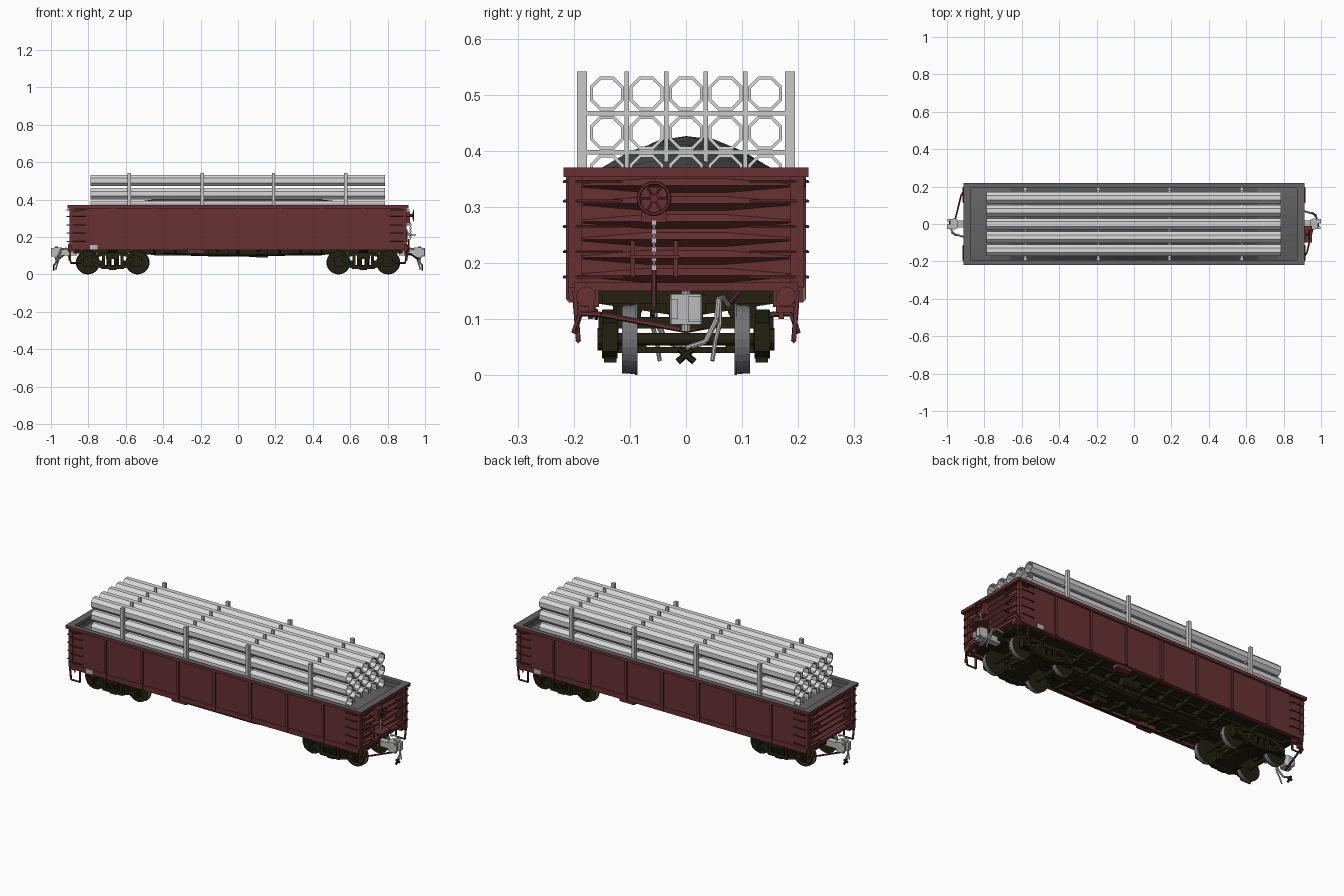
import bpy, bmesh, math, random
from mathutils import Vector, Matrix

if "Cube" in bpy.data.objects:
    bpy.data.objects.remove(bpy.data.objects["Cube"])

random.seed(4)

def material(name, r, g, b):
    m = bpy.data.materials.new(name)
    m.diffuse_color = (r, g, b, 1)
    m.use_nodes = True
    m.node_tree.nodes["Principled BSDF"].inputs["Base Color"].default_value = m.diffuse_color
    return m

RED = material("oxide red", .135, .031, .032)
GREY = material("interior grey", .125, .125, .125)
LOAD = material("gravel grey", .085, .09, .09)
DARK = material("underframe olive black", .016, .015, .005)
PIPE = material("pipe light grey", .68, .68, .68)
WOOD = material("stake grey", .58, .58, .57)
STEEL = material("wheel steel", .17, .17, .18)
COUPLER = material("coupler grey", .5, .5, .5)

class Part:
    """Collects primitives into one mesh, then makes symmetric copies."""
    def __init__(self):
        self.bm = bmesh.new()

    def box(self, x0, x1, y0, y1, z0, z1):
        m = (Matrix.Translation(((x0 + x1) / 2, (y0 + y1) / 2, (z0 + z1) / 2))
             @ Matrix.Diagonal((x1 - x0, y1 - y0, z1 - z0, 1)))
        bmesh.ops.create_cube(self.bm, size=1, matrix=m)

    def cyl(self, p, q, r, n=12, r2=None, turn=0):
        p, q = Vector(p), Vector(q)
        rot = (q - p).to_track_quat('Z', 'Y').to_matrix().to_4x4()
        bmesh.ops.create_cone(self.bm, cap_ends=True, segments=n, radius1=r,
                              radius2=r if r2 is None else r2, depth=(q - p).length,
                              matrix=Matrix.Translation((p + q) / 2) @ rot @ Matrix.Rotation(turn, 4, 'Z'))

    def rod(self, pts, r, n=6):
        for a, b in zip(pts, pts[1:]):
            self.cyl(a, b, r, n)

    def hull(self, pts):
        vs = [self.bm.verts.new(p) for p in pts]
        bmesh.ops.convex_hull(self.bm, input=vs)

    def ring(self, x0, x1, y, z, ro, ri, n):
        loops = []
        for x, r in ((x0, ro), (x1, ro), (x1, ri), (x0, ri)):
            loops.append([self.bm.verts.new((x, y + r * math.cos((k + .5) * math.tau / n),
                          z + r * math.sin((k + .5) * math.tau / n))) for k in range(n)])
        for a, b in zip(loops, loops[1:] + loops[:1]):
            for k in range(n):
                j = (k + 1) % n
                self.bm.faces.new((a[k], a[j], b[j], b[k]))

    def copy(self, sx, sy):
        g = bmesh.ops.duplicate(self.bm, geom=self.bm.verts[:] + self.bm.edges[:] + self.bm.faces[:])["geom"]
        bmesh.ops.scale(self.bm, vec=(sx, sy, 1), verts=[v for v in g if isinstance(v, bmesh.types.BMVert)])

    def done(self, name, mats, sym="", rule=None):
        if "r" in sym: self.copy(-1, -1)     # half-turn copy
        if "x" in sym: self.copy(-1, 1)
        if "y" in sym: self.copy(1, -1)
        bm = self.bm
        bmesh.ops.recalc_face_normals(bm, faces=bm.faces[:])
        if rule:
            bm.normal_update()
            for f in bm.faces:
                f.material_index = rule(f)
        me = bpy.data.meshes.new(name)
        bm.to_mesh(me)
        bm.free()
        for m in (mats if isinstance(mats, list) else [mats]):
            me.materials.append(m)
        ob = bpy.data.objects.new(name, me)
        bpy.context.collection.objects.link(ob)
        return ob

# Body walls and rim: grey on top and inside, red outside
def inner(f):
    c = f.calc_center_median()
    return int(f.normal.z > .9 or f.normal.x * c.x + f.normal.y * c.y < -1e-4)

p = Part()
p.box(-.89, .89, .199, .206, .15, .36)
p.box(-.912, .912, .192, .218, .353, .37)
p.done("side_walls", [RED, GREY], "y", inner)
p = Part()
p.box(.877, .884, -.2, .2, .15, .36)
p.box(.872, .912, -.192, .192, .353, .37)
p.done("end_walls", [RED, GREY], "x", inner)

# Side ribs, sills and corner posts
p = Part()
for x in (-.67, -.447, -.223, 0, .223, .447, .67):
    p.box(x - .007, x + .007, .204, .214, .135, .354)
p.box(-.89, .89, .186, .209, .13, .158)
for s in (-1, 1):
    a, b = sorted((s * .875, s * .9))
    p.box(a, b, .185, .21, .155, .354)
p.done("side_ribs_and_sills", RED, "y")

# Tapered pressed ribs across both ends
p = Part()
for k in range(6):
    z = .178 + k * .032
    p.hull([(.882, -.188, z - .004), (.882, -.188, z + .004), (.882, .188, z - .004), (.882, .188, z + .004),
            (.882, -.07, z - .014), (.882, -.07, z + .014), (.882, .07, z - .014), (.882, .07, z + .014),
            (.899, -.09, z), (.899, .09, z), (.889, -.18, z), (.889, .18, z)])
p.box(.875, .905, -.2, .2, .15, .165)
p.done("end_ribs", RED, "x")

# Grab irons, corner steps and poling pockets
p = Part()
for z in (.175, .22, .265, .31, .345):
    p.rod([(.815, .206, z), (.815, .217, z), (.885, .217, z), (.885, .206, z)], .003, 5)
    p.rod([(.885, .195, z), (.914, .195, z), (.914, .115, z), (.885, .115, z)], .003, 5)
p.rod([(.835, .198, .135), (.84, .192, .062), (.895, .192, .062), (.9, .198, .15)], .0055, 4)
p.cyl((.88, .178, .14), (.91, .178, .14), .018, 12)
p.box(.87, .9, .155, .2, .122, .156)
p.done("grab_irons_and_steps", RED, "xy")

# Gravel heap inside the body
p = Part()
nx, ny = 16, 8
rows = []
for i in range(nx + 1):
    row = []
    for j in range(ny + 1):
        u, v = 2 * i / nx - 1, 2 * j / ny - 1
        h = (1 - abs(v) ** 2) * (1 - abs(u) ** 2) ** .8
        z = .325 + .1 * h + random.uniform(-.006, .002) * (h > 0)
        row.append(p.bm.verts.new((u * .879, v * .2, z)))
    rows.append(row)
for a, b in zip(rows, rows[1:]):
    for j in range(ny):
        p.bm.faces.new((a[j], b[j], b[j + 1], a[j + 1]))
bmesh.ops.recalc_face_normals(p.bm, faces=p.bm.faces[:])
if sum(f.normal.z for f in p.bm.faces) < 0:
    bmesh.ops.reverse_faces(p.bm, faces=p.bm.faces[:])
p.done("gravel_heap", [GREY, LOAD], "", lambda f: int(abs(f.calc_center_median().x) < .7))

# Pipe load: three rows of five hollow octagonal pipes
p = Part()
for z in (.363, .432, .502):
    for k in range(-2, 3):
        p.ring(-.788, .786, k * .0705, z, .0328, .0268, 8)
p.done("pipes", PIPE)

# Stakes and spacers holding the pipes
p = Part()
for x in (-.582, -.192, .19, .576):
    for s in (-1, 1):
        p.box(x - .009, x + .009, s * .185 - .009, s * .185 + .009, .31, .541)
    for y in (-.1055, -.035, .035, .1055):
        p.box(x - .007, x + .007, y - .004, y + .004, .33, .541)
    for z in (.3975, .467):
        p.box(x - .007, x + .007, -.178, .178, z - .004, z + .004)
p.done("stakes_and_spacers", WOOD)

# Underframe: floor, centre sill, cross bearers, stringers
p = Part()
p.box(-.876, .876, -.188, .188, .142, .152)
p.box(-.88, .88, -.035, .035, .112, .143)
p.box(-.45, .45, -.03, .03, .1, .115)
for x in (-.67, -.447, -.335, -.223, -.11, 0, .11, .223, .335, .447, .67):
    w = .025 if abs(x) == .67 else .007
    for s in (-1, 1):
        p.hull([(x + a, s * y, z) for a in (-w, w) for y, z in ((.03, .143), (.185, .143), (.185, .132), (.03, .108))])
for y in (-.11, .11):
    p.box(-.87, .87, y - .005, y + .005, .13, .143)
for s in (-1, 1):
    a, b = sorted((s * .84, s * .878))
    p.box(a, b, -.15, .15, .128, .143)
p.done("underframe", DARK)

# Brake gear below the floor
p = Part()
p.cyl((-.16, -.1, .118), (-.05, -.1, .118), .022, 14)
p.cyl((.06, .1, .118), (.16, .1, .118), .026, 14)
p.rod([(-.5, .06, .11), (-.1, .06, .1), (.1, -.06, .1), (.5, -.06, .11)], .004)
p.rod([(-.4, -.16, .115), (-.2, -.16, .102), (.2, -.16, .102), (.4, -.16, .115)], .004)
p.rod([(-.88, .06, .125), (.88, .06, .125)], .004)
p.box(.1, .16, -.13, -.08, .09, .143)
p.done("brake_gear", DARK)
p = Part()
p.box(.18, .27, .16, .2, .112, .135)
p.done("valve_boxes", RED, "r")

# Wheels: steel treads, dark faces
p = Part()
for x in (.537, .803):
    p.cyl((x, .09, .064), (x, .114, .064), .062, 28, .0605)
    p.cyl((x, .086, .064), (x, .091, .064), .064, 28)
p.done("wheels", [STEEL, DARK], "xy", lambda f: int(abs(f.normal.y) > .9))
p = Part()
for x in (.537, .803):
    p.cyl((x, -.15, .064), (x, .15, .064), .011, 12)
p.done("axles", DARK, "x")

# Truck side frames, journal boxes, springs and bolsters
def beam(p, a, b, h, y0, y1):
    p.hull([(x, y, z + d) for x, z in (a, b) for y in (y0, y1) for d in (-h, h)])

p = Part()
c = .67
for s in (-1, 1):
    x = c + s * .133
    p.box(x - .024, x + .024, .122, .15, .042, .09)
    p.cyl((x, .12, .064), (x, .158, .064), .02, 10)
    beam(p, (c + s * .155, .084), (c + s * .055, .108), .009, .124, .148)
    beam(p, (c + s * .12, .06), (c + s * .055, .04), .009, .124, .148)
    p.box(c + s * .05 - .008, c + s * .05 + .008, .124, .15, .035, .112)
    p.cyl((c + s * .02, .138, .045), (c + s * .02, .138, .085), .015, 10)
    p.box(c + s * .06 - .012, c + s * .06 + .012, .07, .12, .04, .075)
p.box(c - .06, c + .06, .124, .15, .1, .116)
p.box(c - .06, c + .06, .122, .15, .03, .046)
p.box(c - .02, c + .02, .124, .146, .023, .032)
p.box(c - .035, c + .035, -.001, .156, .083, .104)
p.box(c - .045, c + .045, -.001, .13, .04, .05)
p.cyl((c, 0, .1), (c, 0, .118), .03, 14)
p.done("truck_frames", DARK, "xy")

# Couplers with knuckle
p = Part()
p.box(.86, .945, -.018, .018, .1, .132)
p.hull([(x, y, z) for x, w in ((.94, .02), (.955, .029), (.985, .027)) for y in (-w, w) for z in (.09, .145)])
p.box(.98, 1.0, .004, .027, .095, .14)
p.box(.98, .996, -.027, -.014, .1, .135)
p.cyl((.97, 0, .078), (.97, 0, .15), .009, 10)
p.done("couplers", COUPLER, "r")

# Air hoses and their dark end fittings
p = Part()
p.rod([(.89, .075, .125), (.92, .066, .138), (.945, .058, .135), (.96, .055, .1), (.975, .035, .06), (.985, 0, .048)], .005, 8)
p.rod([(.945, .06, .135), (.955, .06, .09), (.965, .052, .06), (.975, .047, .026)], .004, 8)
p.done("air_hoses", COUPLER, "r")
p = Part()
p.rod([(.985, -.012, .047), (.985, .015, .024)], .006)
p.rod([(.985, .012, .047), (.985, -.015, .024)], .006)
p.done("hose_fittings", DARK, "r")

# Uncoupling levers
p = Part()
p.rod([(.9, -.2, .075), (.905, -.188, .11), (.925, -.15, .108), (.962, 0, .08)], .005, 6)
p.box(.89, .912, -.175, -.165, .1, .135)
p.rod([(.88, .08, .13), (.9, .1, .152)], .005, 6)
p.done("uncoupling_levers", RED, "r")

# Hand brake: wheel with spokes, housing, rods
p = Part()
Y, Z = -.057, .315
pts = [(.938, Y + .028 * math.cos(k * math.tau / 16), Z + .028 * math.sin(k * math.tau / 16)) for k in range(17)]
p.rod(pts, .0035, 6)
for k in range(6):
    q = pts[0]
    a = k * math.tau / 6
    p.cyl((.932, Y, Z), (.938, Y + .028 * math.cos(a), Z + .028 * math.sin(a)), .0025, 5)
p.cyl((.885, Y, Z), (.938, Y, Z), .007, 10)
p.box(.885, .92, Y - .022, Y + .022, .272, .335)
p.box(.885, .953, -.1, -.012, .208, .214)
for y in (-.095, -.018):
    p.box(.885, .905, y - .004, y + .004, .175, .24)
p.rod([(.912, Y, .19), (.912, Y, .12)], .0045, 6)
p.done("hand_brake", RED)
p = Part()
for k in range(11):
    z = .192 + k * .008
    w, d = ((.0045, .0018), (.0018, .0045))[k % 2]
    p.box(.922 - d, .922 + d, Y - w, Y + w, z - .005, z + .005)
p.done("brake_chain", COUPLER)

# Small side plates
p = Part()
p.box(-.79, -.75, -.212, -.205, .132, .158)
p.done("service_plates", COUPLER, "r")
p = Part()
p.box(-.885, -.845, -.213, -.205, .335, .35)
p.done("dark_plates", DARK, "r")
